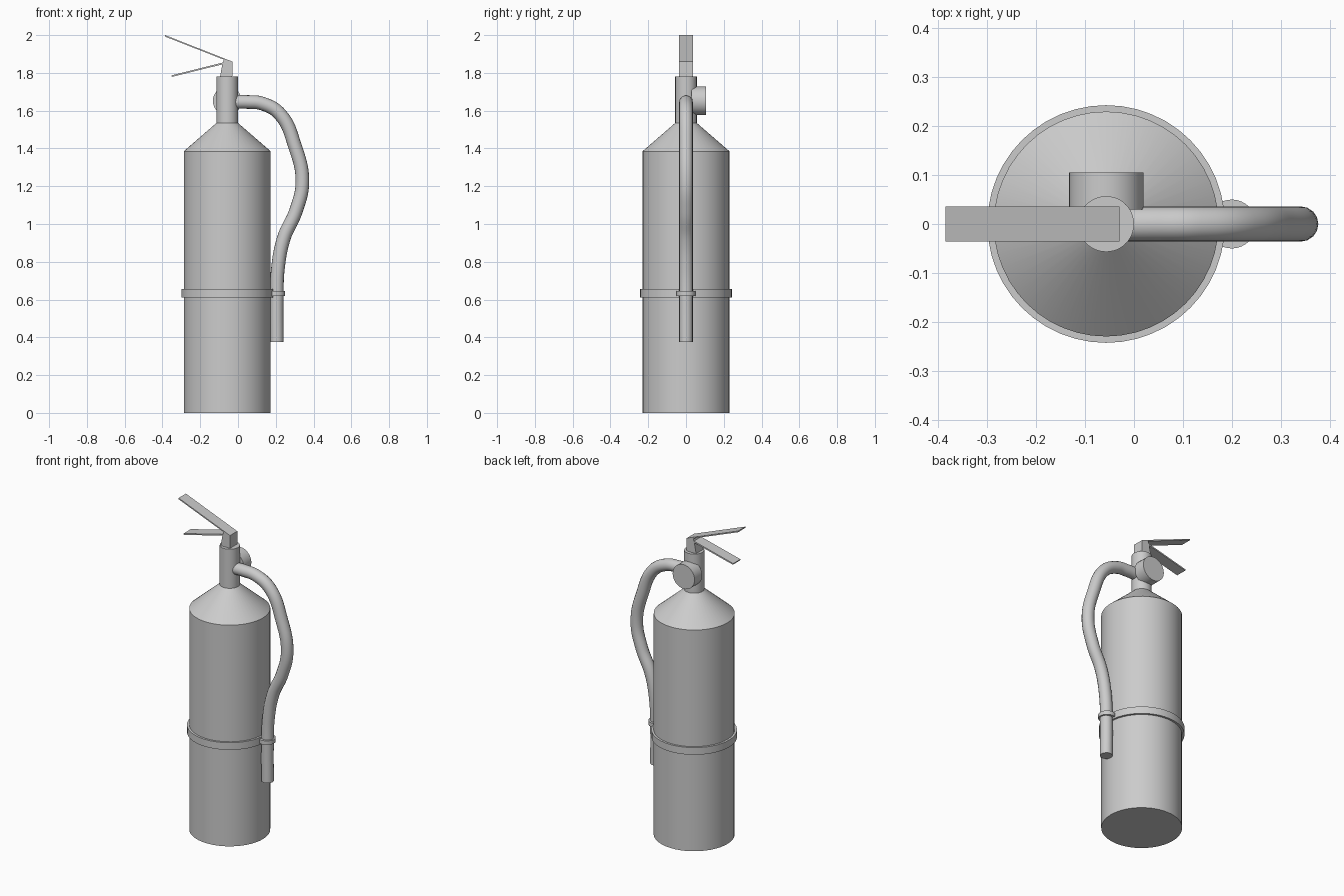
import bpy
import bmesh
from math import pi, cos, sin, radians
from mathutils import Matrix

cube = bpy.data.objects.get("Cube")
if cube:
    bpy.data.objects.remove(cube, do_unlink=True)

# Single flat colour
GREY = (0.6, 0.6, 0.6, 1)
grey = bpy.data.materials.new("light grey")
grey.use_nodes = True
grey.diffuse_color = GREY
grey.node_tree.nodes["Principled BSDF"].inputs["Base Color"].default_value = GREY

AXIS_X = -0.057   # centre line of the tank


def add_object(name, data):
    obj = bpy.data.objects.new(name, data)
    bpy.context.collection.objects.link(obj)
    data.materials.append(grey)
    return obj


def finish(name, bm, smooth=True):
    bmesh.ops.recalc_face_normals(bm, faces=bm.faces)
    mesh = bpy.data.meshes.new(name)
    bm.to_mesh(mesh)
    bm.free()
    obj = add_object(name, mesh)
    if smooth:
        bpy.ops.object.select_all(action="DESELECT")
        obj.select_set(True)
        bpy.context.view_layer.objects.active = obj
        bpy.ops.object.shade_smooth_by_angle(angle=radians(30))
    return obj


def turned(name, profile, x, ring=False, sides=48):
    """Turn a (radius, z) profile about a vertical axis; close it as a ring or cap it."""
    bm = bmesh.new()
    loops = [[bm.verts.new((x + r * cos(2 * pi * i / sides),
                            r * sin(2 * pi * i / sides), z)) for i in range(sides)]
             for r, z in profile]
    pairs = list(zip(loops, loops[1:]))
    if ring:
        pairs.append((loops[-1], loops[0]))
    else:
        bm.faces.new(loops[0])
        bm.faces.new(loops[-1])
    for a, b in pairs:
        for i in range(sides):
            j = (i + 1) % sides
            bm.faces.new((a[i], a[j], b[j], b[i]))
    return finish(name, bm)


def prism(name, outline, half_width):
    """Extrude an (x, z) outline evenly to both sides of y = 0."""
    bm = bmesh.new()
    face = bm.faces.new([bm.verts.new((x, -half_width, z)) for x, z in outline])
    new = bmesh.ops.extrude_face_region(bm, geom=[face])["geom"]
    bmesh.ops.translate(bm, vec=(0, 2 * half_width, 0),
                        verts=[v for v in new if isinstance(v, bmesh.types.BMVert)])
    return finish(name, bm, smooth=False)


# Tank with its sloping shoulder, and the valve neck
turned("tank", [(0.23, 0), (0.23, 1.385), (0.057, 1.535)], AXIS_X)
turned("valve_neck", [(0.057, 1.53), (0.057, 1.78)], AXIS_X)

# Strap around the tank and the clip holding the hose
turned("strap", [(0.228, 0.61), (0.243, 0.61), (0.243, 0.655), (0.228, 0.655)],
       AXIS_X, ring=True)
turned("hose_clip", [(0.05, 0.62), (0.05, 0.645)], 0.2, sides=32)

# Pressure gauge on the back of the neck
bm = bmesh.new()
bmesh.ops.create_cone(bm, cap_ends=True, segments=32, radius1=0.076, radius2=0.076,
                      depth=0.075,
                      matrix=Matrix.Translation((AXIS_X, 0.0675, 1.652))
                      @ Matrix.Rotation(pi / 2, 4, "X"))
finish("gauge", bm)

# Squeeze lever above, carrying handle below
prism("squeeze_lever", [(-0.386, 2.0), (-0.03, 1.86), (-0.03, 1.782),
                        (-0.083, 1.845), (-0.075, 1.87), (-0.386, 1.992)], 0.036)
prism("carry_handle", [(-0.352, 1.787), (-0.075, 1.856), (-0.03, 1.78),
                       (-0.095, 1.78), (-0.083, 1.845), (-0.35, 1.779)], 0.036)

# Hose as a bevelled curve
PATH = [(-0.04, 1.645), (0.05, 1.646), (0.127, 1.638), (0.222, 1.582), (0.302, 1.41),
        (0.341, 1.225), (0.307, 1.07), (0.243, 0.926), (0.212, 0.77), (0.205, 0.6),
        (0.205, 0.375)]
curve = bpy.data.curves.new("hose", "CURVE")
curve.dimensions = "3D"
curve.bevel_depth = 0.036
curve.bevel_resolution = 6
curve.resolution_u = 8
curve.use_fill_caps = True
spline = curve.splines.new("BEZIER")
spline.bezier_points.add(len(PATH) - 1)
for point, (x, z) in zip(spline.bezier_points, PATH):
    point.co = (x, 0, z)
    point.handle_left_type = point.handle_right_type = "AUTO"
spline.use_smooth = True
add_object("hose", curve)
